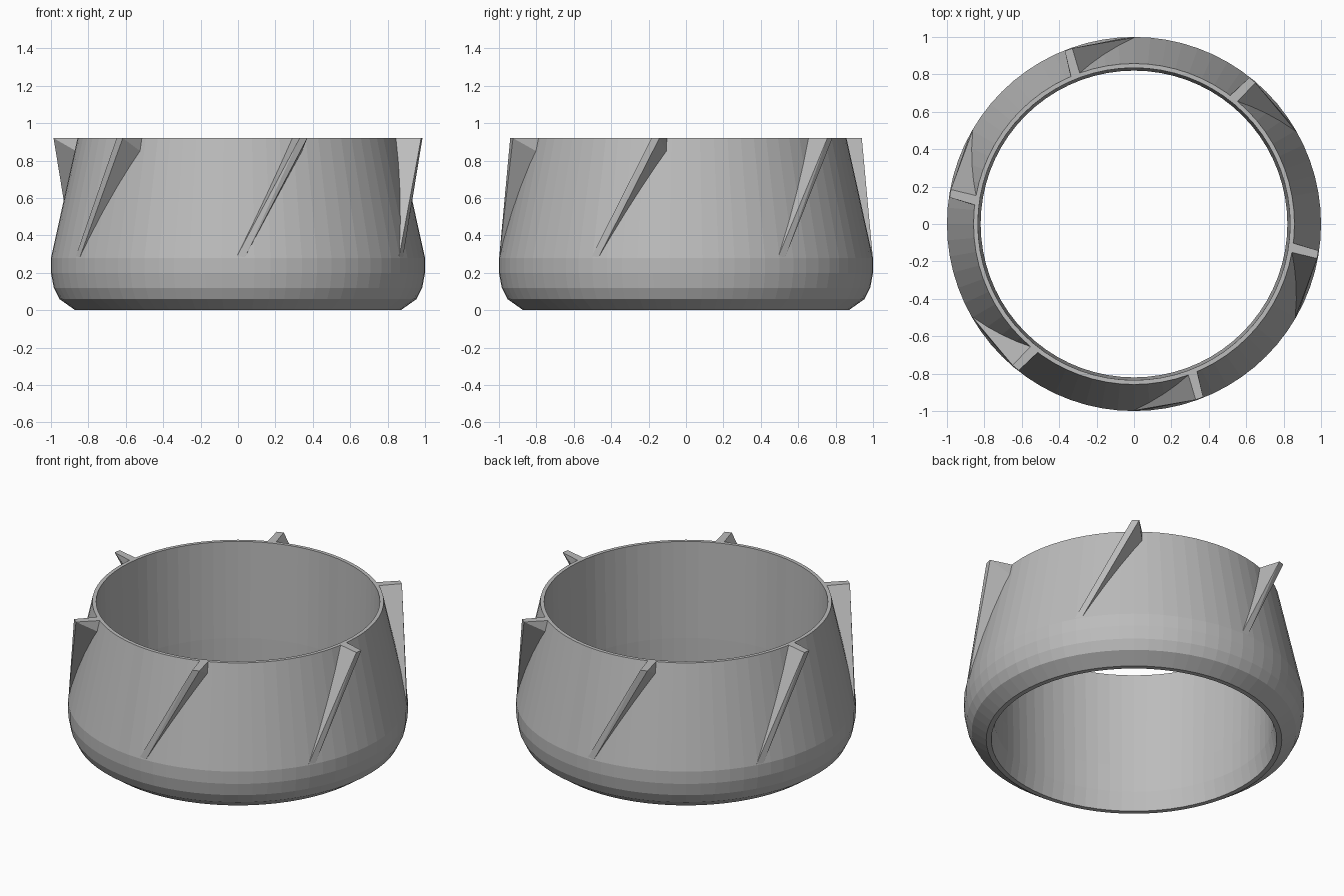
import bpy, bmesh
from math import cos, sin, tau, radians
from mathutils import Matrix, Vector

cube = bpy.data.objects.get("Cube")
if cube:
    bpy.data.objects.remove(cube, do_unlink=True)

grey = bpy.data.materials.new("plain grey")
grey.use_nodes = True
grey.diffuse_color = (0.5, 0.5, 0.5, 1)
grey.node_tree.nodes["Principled BSDF"].inputs["Base Color"].default_value = (0.5, 0.5, 0.5, 1)

TOP = 0.92
SEGMENTS = 72


def finish(bm, name):
    bmesh.ops.recalc_face_normals(bm, faces=bm.faces)
    mesh = bpy.data.meshes.new(name)
    bm.to_mesh(mesh)
    bm.free()
    mesh.materials.append(grey)
    obj = bpy.data.objects.new(name, mesh)
    bpy.context.collection.objects.link(obj)
    return obj


# Hollow ring: closed wall profile (radius, height) turned around z
profile = [(0.87, 0), (0.955, 0.06), (0.985, 0.12), (1, 0.2), (1, 0.28),
           (0.858, TOP), (0.835, TOP), (0.82, 0.3), (0.82, 0.12), (0.84, 0)]
bm = bmesh.new()
rings = []
for i in range(SEGMENTS):
    a = tau * i / SEGMENTS
    rings.append([bm.verts.new((r * cos(a), r * sin(a), z)) for r, z in profile])
for i, ring in enumerate(rings):
    after = rings[(i + 1) % SEGMENTS]
    for j in range(len(profile)):
        k = (j + 1) % len(profile)
        bm.faces.new((ring[j], after[j], after[k], ring[k]))
finish(bm, "ring_wall")

# Slanted fins: each is a wedge that grows from a point low on the wall
fin_points = [(-0.01, -0.999, 0.28), (0.035, -0.998, 0.28),
              (0.33, -0.94, TOP), (0.37, -0.925, TOP),
              (0.29, -0.805, TOP), (0.337, -0.788, TOP), (0.342, -0.8, 0.85)]
for n in range(6):
    turn = Matrix.Rotation(radians(60 * n), 3, "Z")
    bm = bmesh.new()
    for p in fin_points:
        bm.verts.new(turn @ Vector(p))
    bmesh.ops.convex_hull(bm, input=bm.verts)
    finish(bm, f"fin_{n + 1}")
